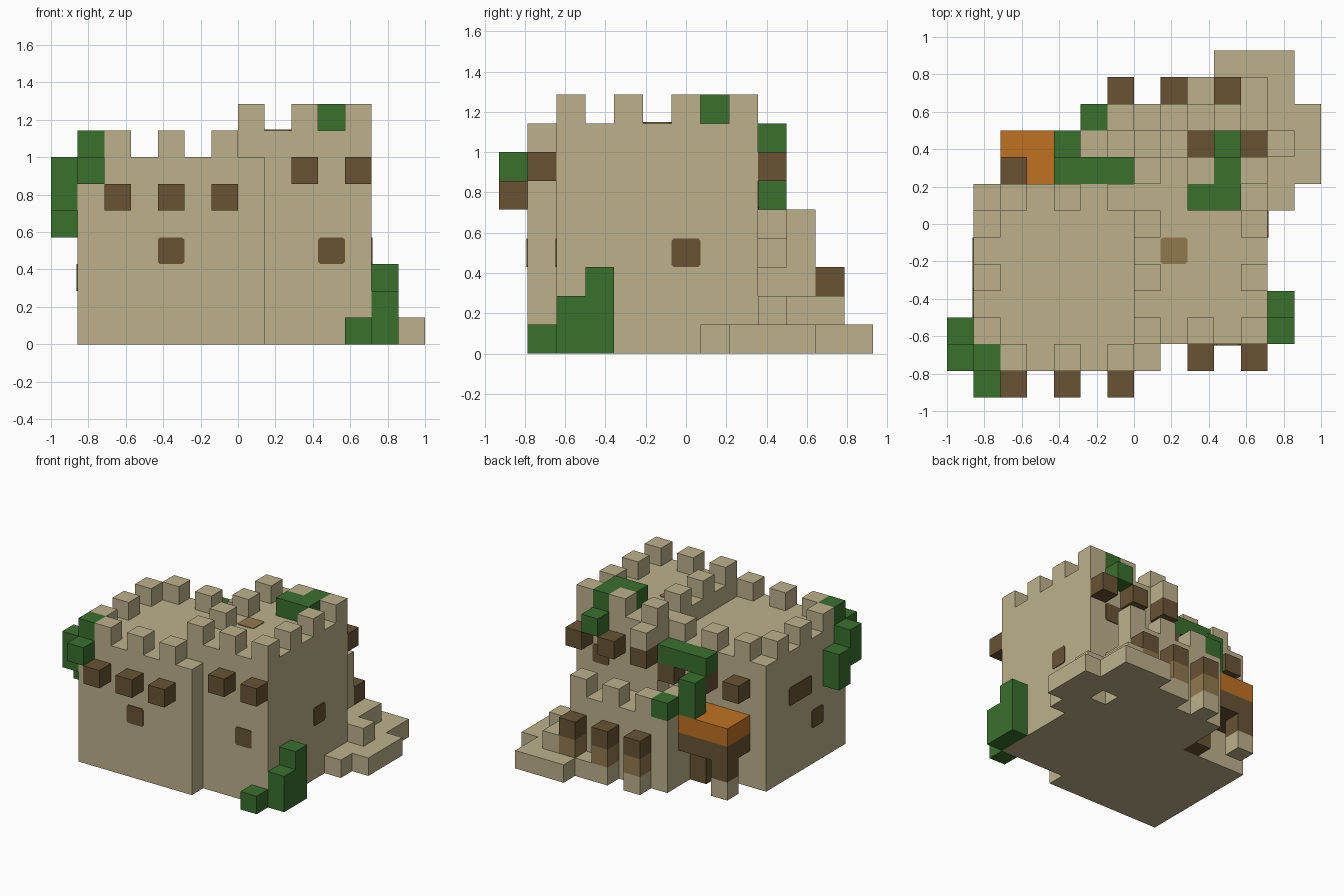
import bpy
import bmesh
from mathutils import Matrix, Vector

cube = bpy.data.objects.get("Cube")
if cube:
    bpy.data.objects.remove(cube, do_unlink=True)

U = 1 / 7                                 # edge of one block
ORIGIN = Vector((-1, -6.5 * U, 0))        # corner of the block grid


def material(name, colour):
    m = bpy.data.materials.new(name)
    m.use_nodes = True
    m.diffuse_color = (*colour, 1)
    m.node_tree.nodes["Principled BSDF"].inputs["Base Color"].default_value = (*colour, 1)
    return m


STONE = material("sandstone", (0.51, 0.44, 0.26))
DARK = material("dark_wood", (0.138, 0.087, 0.034))
LIGHT = material("light_wood", (0.29, 0.19, 0.076))
LEAF = material("leaf_green", (0.042, 0.162, 0.027))
ORANGE = material("orange_cloth", (0.527, 0.168, 0.016))


def finish(name, bm, mat):
    mesh = bpy.data.meshes.new(name)
    bm.to_mesh(mesh)
    bm.free()
    mesh.materials.append(mat)
    obj = bpy.data.objects.new(name, mesh)
    bpy.context.collection.objects.link(obj)
    return obj


def part(name, mat, *boxes):
    """Each box is a start block (x, y, z) and, optionally, its size in blocks."""
    bm = bmesh.new()
    for x, y, z, *size in boxes:
        size = Vector(size or (1, 1, 1))
        centre = ORIGIN + (Vector((x, y, z)) + size / 2) * U
        bmesh.ops.create_cube(bm, size=1, matrix=Matrix.LocRotScale(centre, None, size * U))
    return finish(name, bm, mat)


def plate(name, mat, centre, axis, wide=1):
    """Thin clipped-corner panel laid on a wall or floor; centre in blocks."""
    w, h, c = wide * U / 2, U / 2, 0.012
    outline = [(w - c, h), (w, h - c), (w, c - h), (w - c, -h),
               (c - w, -h), (-w, c - h), (-w, h - c), (c - w, h)]
    normal = Vector(axis)
    up = Vector((0, 1, 0)) if normal.z else Vector((0, 0, 1))
    side = up.cross(normal)
    base = ORIGIN + Vector(centre) * U
    bm = bmesh.new()
    face = bm.faces.new([bm.verts.new(base + side * a + up * b) for a, b in outline])
    top = bmesh.ops.extrude_face_region(bm, geom=[face])["geom"]
    bmesh.ops.translate(bm, vec=normal * 0.006,
                        verts=[v for v in top if isinstance(v, bmesh.types.BMVert)])
    bmesh.ops.recalc_face_normals(bm, faces=bm.faces)
    return finish(name, bm, mat)


# Main towers
part("broad_tower", STONE, (1, 1, 0, 7, 7, 7))
part("tall_tower", STONE, (7, 2, 0, 5, 7, 8))

# Battlements
evens = (2, 4, 6)
part("broad_tower_merlons", STONE,
     *[(i, j, 7) for i in evens for j in (1, 7)],
     *[(1, j, 7) for j in evens])
part("tall_tower_merlons", STONE,
     *[(i, j, 8) for i in (7, 9, 11) for j in (2, 8)],
     *[(i, j, 8) for i in (7, 11) for j in (4, 6)])

# Projecting beam ends
part("broad_tower_beams", DARK, *[(i, j, 5) for i in evens for j in (0, 8)])
part("tall_tower_beams", DARK,
     (9, 1, 6), (11, 1, 6), *[(i, 9, 6) for i in (7, 9, 11)])
part("back_ledge_stone", STONE, (7, 9, 7))

# Low back bastion with its battlements
part("back_bastion", STONE,
     (5, 8, 0, 2, 1, 4), (5, 9, 0, 5, 1, 4), (5, 10, 0, 6, 1, 4), (10, 9, 0, 1, 1, 3))
part("bastion_merlons", STONE, (5, 9, 4), *[(i, 10, 4) for i in (6, 8, 10)])

# Wooden posts standing against the bastion
for i in (6, 8, 10):
    part("post_foot", STONE, (i, 11, 0))
    part("post_shaft", LIGHT, (i, 11, 1))
    part("post_cap", DARK, (i, 11, 2))

# Rubble terrace and steps
part("terrace", STONE,
     (9, 11, 0, 4, 1, 1), (10, 12, 0, 3, 1, 1), (11, 10, 0, 2, 1, 1),
     (12, 7, 0, 1, 3, 1), (13, 8, 0, 1, 3, 1))
part("terrace_steps", STONE, (11, 9, 1, 2, 1, 1), (11, 10, 1, 1, 2, 1))

# Awning on the back wall
part("awning_cloth", ORANGE, (2, 8, 3, 3, 2, 1))
part("awning_frame", DARK, (2, 8, 2, 3, 2, 1))
part("awning_post", DARK, (2, 9, 1))
part("awning_post_foot", STONE, (2, 9, 0))
part("awning_inner_post", DARK, (4, 8, 0, 1, 1, 2))

# Ivy
part("front_corner_ivy", LEAF, (1, 1, 7), (1, 0, 6), (0, 1, 5, 1, 1, 2), (0, 2, 4, 1, 1, 2))
part("ground_bush", LEAF, (11, 1, 0), (12, 2, 0, 1, 1, 2), (12, 3, 0, 1, 1, 3))
part("tall_tower_ivy", LEAF, (9, 7, 8, 2, 1, 1), (10, 8, 8), (10, 9, 7))
part("back_wall_ivy", LEAF, (4, 8, 6, 3, 1, 1), (4, 9, 4, 1, 1, 2), (5, 10, 4))

# Windows and roof hatch
plate("front_window_broad", DARK, (4.5, 1, 3.5), (0, -1, 0))
plate("front_window_tall", DARK, (10.5, 2, 3.5), (0, -1, 0))
plate("left_window", DARK, (12, 6.5, 3.5), (1, 0, 0))
plate("right_window_wide", DARK, (1, 5, 4.5), (-1, 0, 0), 2)
plate("right_window_small", DARK, (1, 3.5, 2.5), (-1, 0, 0))
plate("back_window", DARK, (10.5, 9, 5.5), (0, 1, 0))
plate("roof_hatch", LIGHT, (8.5, 5.5, 8), (0, 0, 1))
